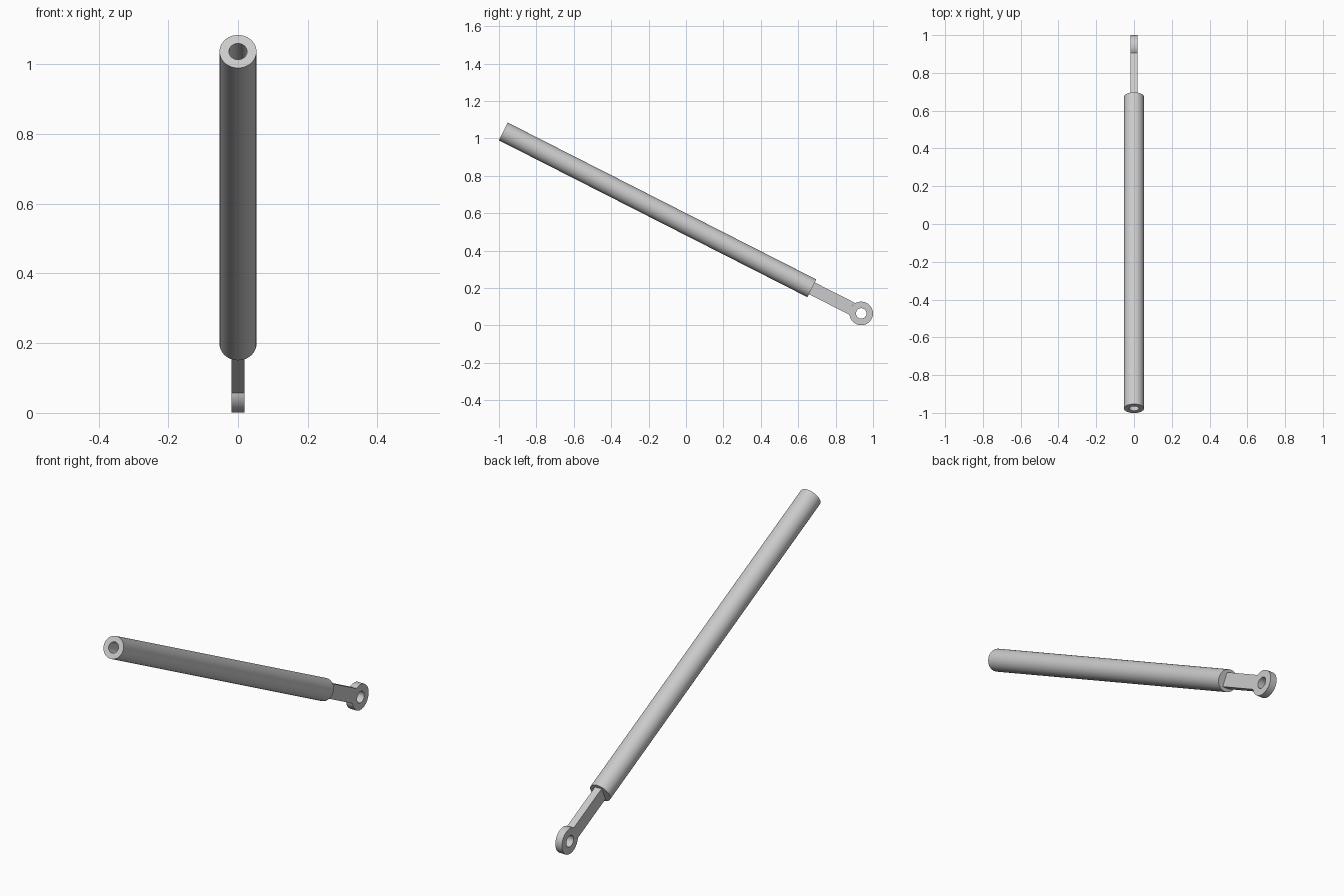
import bpy
import bmesh
import math
from mathutils import Matrix, Vector

if "Cube" in bpy.data.objects:
    bpy.data.objects.remove(bpy.data.objects["Cube"], do_unlink=True)

# Main dimensions, measured along the strut from its open upper end
TUBE_R, BORE_R, TUBE_LEN = 0.053, 0.026, 1.851
EYE_POS, EYE_R, EYE_HOLE = 2.147, 0.063, 0.028
HALF_THICK, HALF_HIGH = 0.018, 0.035

# Local +y runs down the strut; tilt it into place
PLACE = Matrix.Translation((0, -0.977, 1.037)) @ Matrix.Rotation(math.radians(-26.95), 4, "X")

metal = bpy.data.materials.new("grey metal")
metal.use_nodes = True
metal.diffuse_color = (0.6, 0.6, 0.6, 1)
metal.node_tree.nodes["Principled BSDF"].inputs["Base Color"].default_value = (0.6, 0.6, 0.6, 1)


def finish(name, bm):
    bmesh.ops.remove_doubles(bm, verts=bm.verts, dist=1e-5)
    bmesh.ops.recalc_face_normals(bm, faces=bm.faces)
    bm.transform(PLACE)
    mesh = bpy.data.meshes.new(name)
    bm.to_mesh(mesh)
    bm.free()
    mesh.materials.append(metal)
    obj = bpy.data.objects.new(name, mesh)
    bpy.context.collection.objects.link(obj)
    bpy.ops.object.select_all(action="DESELECT")
    obj.select_set(True)
    bpy.context.view_layer.objects.active = obj
    bpy.ops.object.shade_smooth_by_angle(angle=math.radians(35))


def lathe(name, profile, center, axis, steps, closed):
    bm = bmesh.new()
    verts = [bm.verts.new(p) for p in profile]
    edges = [bm.edges.new(pair) for pair in zip(verts, verts[1:])]
    if closed:
        edges.append(bm.edges.new((verts[-1], verts[0])))
    bmesh.ops.spin(bm, geom=verts + edges, cent=center, axis=axis,
                   angle=math.tau, steps=steps, use_duplicate=False)
    finish(name, bm)


# Tube with a deep blind bore at the upper end
floor = TUBE_LEN - 0.1
tube = [(0, floor), (BORE_R, floor), (BORE_R, 0), (TUBE_R, 0), (TUBE_R, TUBE_LEN), (0, TUBE_LEN)]
lathe("tube", [(r, y, 0) for r, y in tube], (0, 0, 0), (0, 1, 0), 48, False)

# Ring eye at the lower end, with its hole running sideways
ring = [(-HALF_THICK, EYE_HOLE), (HALF_THICK, EYE_HOLE), (HALF_THICK, EYE_R), (-HALF_THICK, EYE_R)]
lathe("eye_ring", [(x, EYE_POS, r) for x, r in ring], (0, EYE_POS, 0), (1, 0, 0), 48, True)

# Flat shank whose end is scooped to fit the ring
bm = bmesh.new()
half = math.asin(HALF_HIGH / EYE_R)
outline = [(TUBE_LEN - 0.02, -HALF_HIGH), (TUBE_LEN - 0.02, HALF_HIGH)]
for i in range(9):
    a = half * (1 - i / 4)
    outline.append((EYE_POS - EYE_R * math.cos(a), EYE_R * math.sin(a)))
face = bm.faces.new([bm.verts.new((-HALF_THICK, y, z)) for y, z in outline])
grown = bmesh.ops.extrude_face_region(bm, geom=[face])["geom"]
bmesh.ops.translate(bm, vec=Vector((2 * HALF_THICK, 0, 0)),
                    verts=[g for g in grown if isinstance(g, bmesh.types.BMVert)])
finish("shank", bm)
